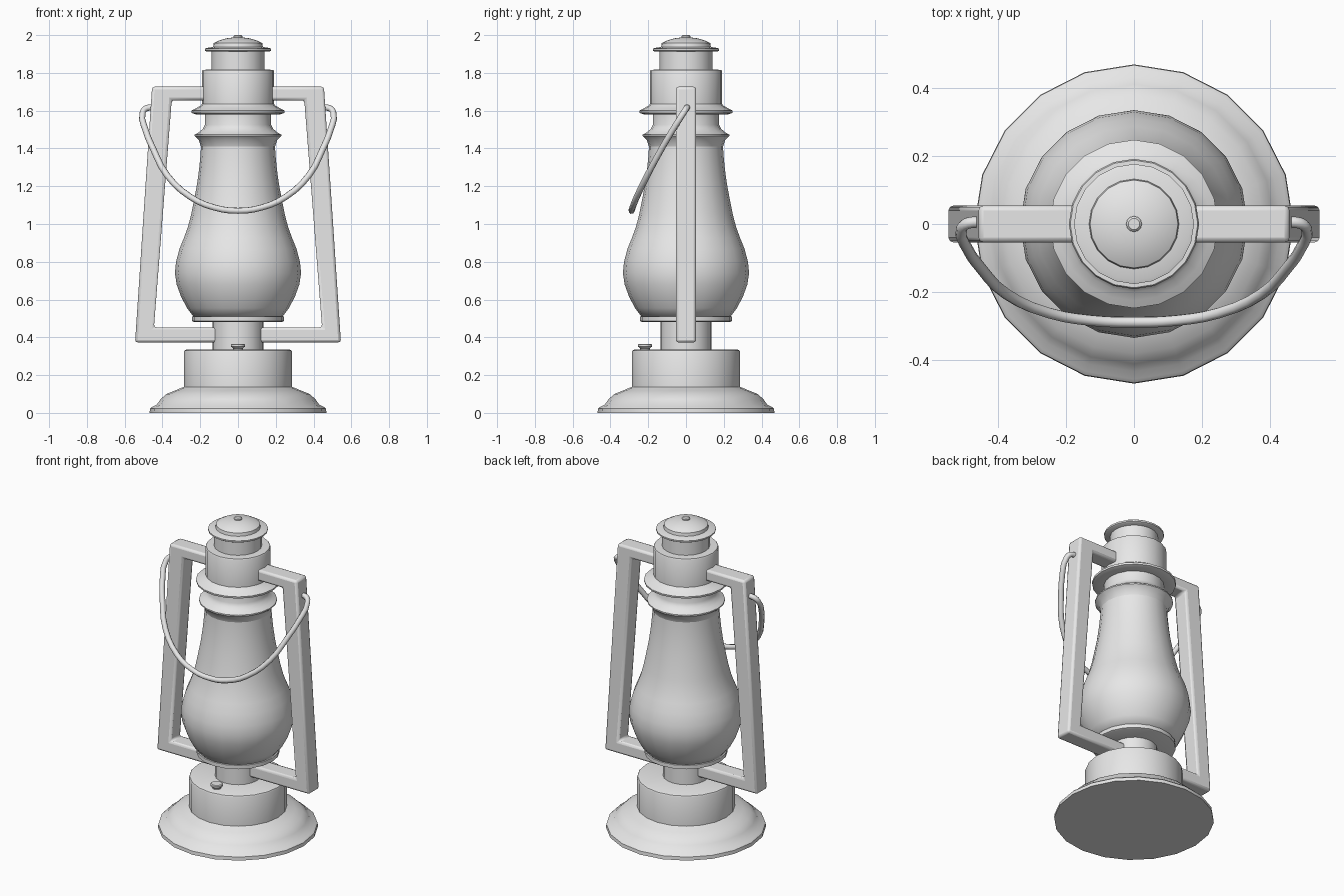
import bpy
import bmesh
import math
from mathutils import Vector

cube = bpy.data.objects.get("Cube")
if cube:
    bpy.data.objects.remove(cube, do_unlink=True)

SIDES = 20
grey = bpy.data.materials.new("light_grey")
grey.use_nodes = True
grey.diffuse_color = (0.8, 0.8, 0.8, 1)
grey.node_tree.nodes["Principled BSDF"].inputs["Base Color"].default_value = (0.8, 0.8, 0.8, 1)


def finish(name, data, angle=35):
    obj = bpy.data.objects.new(name, data)
    bpy.context.collection.objects.link(obj)
    data.materials.append(grey)
    if obj.type == 'MESH':
        bpy.ops.object.select_all(action='DESELECT')
        obj.select_set(True)
        bpy.context.view_layer.objects.active = obj
        bpy.ops.object.shade_smooth_by_angle(angle=math.radians(angle))
    return obj


def lathe(name, profile, sides=SIDES, angle=35):
    """Turn a (radius, height) profile, bottom to top, and cap both ends."""
    bm = bmesh.new()
    rings = []
    for r, z in profile:
        rings.append([bm.verts.new((r * math.cos(i * math.tau / sides),
                                    r * math.sin(i * math.tau / sides), z))
                      for i in range(sides)])
    for low, high in zip(rings, rings[1:]):
        for i in range(sides):
            j = (i + 1) % sides
            bm.faces.new((low[i], low[j], high[j], high[i]))
    bm.faces.new(rings[0][::-1])
    bm.faces.new(rings[-1])
    mesh = bpy.data.meshes.new(name)
    bm.to_mesh(mesh)
    bm.free()
    return finish(name, mesh, angle)


# Flared foot and fuel tank
lathe("base_tank", [(0.468, 0), (0.466, 0.022), (0.455, 0.032), (0.432, 0.042),
                    (0.41, 0.072), (0.38, 0.1), (0.335, 0.118), (0.287, 0.138),
                    (0.287, 0.322), (0.283, 0.331), (0.273, 0.335)])
lathe("burner_neck", [(0.135, 0.32), (0.135, 0.49)])
lathe("globe_plate", [(0.235, 0.482), (0.244, 0.486), (0.244, 0.51), (0.225, 0.512)])

# Pear-shaped globe
lathe("globe", [(0.232, 0.505), (0.27, 0.555), (0.302, 0.617), (0.325, 0.68),
                (0.334, 0.74), (0.328, 0.8), (0.31, 0.868), (0.287, 0.925),
                (0.265, 0.985), (0.247, 1.055), (0.232, 1.13), (0.217, 1.21),
                (0.206, 1.29), (0.198, 1.37), (0.196, 1.42)], angle=60)

# Collar, hood and chimney
lathe("globe_collar", [(0.196, 1.41), (0.208, 1.445), (0.229, 1.465), (0.229, 1.473),
                       (0.205, 1.487), (0.185, 1.505), (0.176, 1.525), (0.176, 1.6)])
lathe("hood", [(0.18, 1.582), (0.225, 1.581), (0.245, 1.588), (0.247, 1.6),
               (0.225, 1.612), (0.2, 1.625), (0.191, 1.635),
               (0.191, 1.808), (0.187, 1.816), (0.14, 1.818)])
lathe("chimney", [(0.14, 1.8), (0.14, 1.92)])
lathe("chimney_cap", [(0.165, 1.912), (0.175, 1.918), (0.176, 1.928), (0.165, 1.932),
                      (0.132, 1.937), (0.129, 1.957), (0.105, 1.97), (0.06, 1.983),
                      (0.02, 1.988)])
lathe("cap_knob", [(0.023, 1.975), (0.023, 1.994), (0.017, 2.0)], 12)

# Filler cap at the front of the tank
filler = lathe("filler_cap", [(0.024, 0.32), (0.026, 0.342), (0.037, 0.351),
                              (0.037, 0.361), (0.032, 0.365)], 12)
filler.location.y = -0.217

# Side frame: one bracket outline, thickened and mirrored
outline = [(0.1, 0.373), (0.545, 0.373), (0.455, 1.727), (0.15, 1.727),
           (0.15, 1.655), (0.351, 1.655), (0.445, 0.453), (0.1, 0.453)]
bm = bmesh.new()
face = bm.faces.new([bm.verts.new((x, -0.054, z)) for x, z in outline])
extruded = bmesh.ops.extrude_face_region(bm, geom=[face])["geom"]
moved = [v for v in extruded if isinstance(v, bmesh.types.BMVert)]
bmesh.ops.translate(bm, verts=moved, vec=(0, 0.108, 0))
bmesh.ops.recalc_face_normals(bm, faces=bm.faces)
mesh = bpy.data.meshes.new("side_frame")
bm.to_mesh(mesh)
bm.free()
frame = finish("side_frame", mesh, 40)
bevel = frame.modifiers.new("soft_edges", 'BEVEL')
bevel.width = 0.014
bevel.segments = 2
frame.modifiers.new("both_sides", 'MIRROR').use_mirror_merge = False

# Wire carrying handle, hanging forward
half = [(0.44, 0.005, 1.615), (0.485, 0.003, 1.613), (0.505, -0.012, 1.59),
        (0.487, -0.075, 1.49), (0.45, -0.128, 1.4), (0.375, -0.205, 1.257),
        (0.25, -0.261, 1.142), (0.125, -0.283, 1.087)]
path = half + [(0, -0.288, 1.07)] + [(-x, y, z) for x, y, z in reversed(half)]
curve = bpy.data.curves.new("carry_handle", 'CURVE')
curve.dimensions = '3D'
curve.bevel_depth = 0.0165
curve.bevel_resolution = 2
curve.resolution_u = 3
curve.use_fill_caps = True
spline = curve.splines.new('BEZIER')
spline.bezier_points.add(len(path) - 1)
for point, co in zip(spline.bezier_points, path):
    point.co = Vector(co)
    point.handle_left_type = point.handle_right_type = 'AUTO'
finish("carry_handle", curve)
